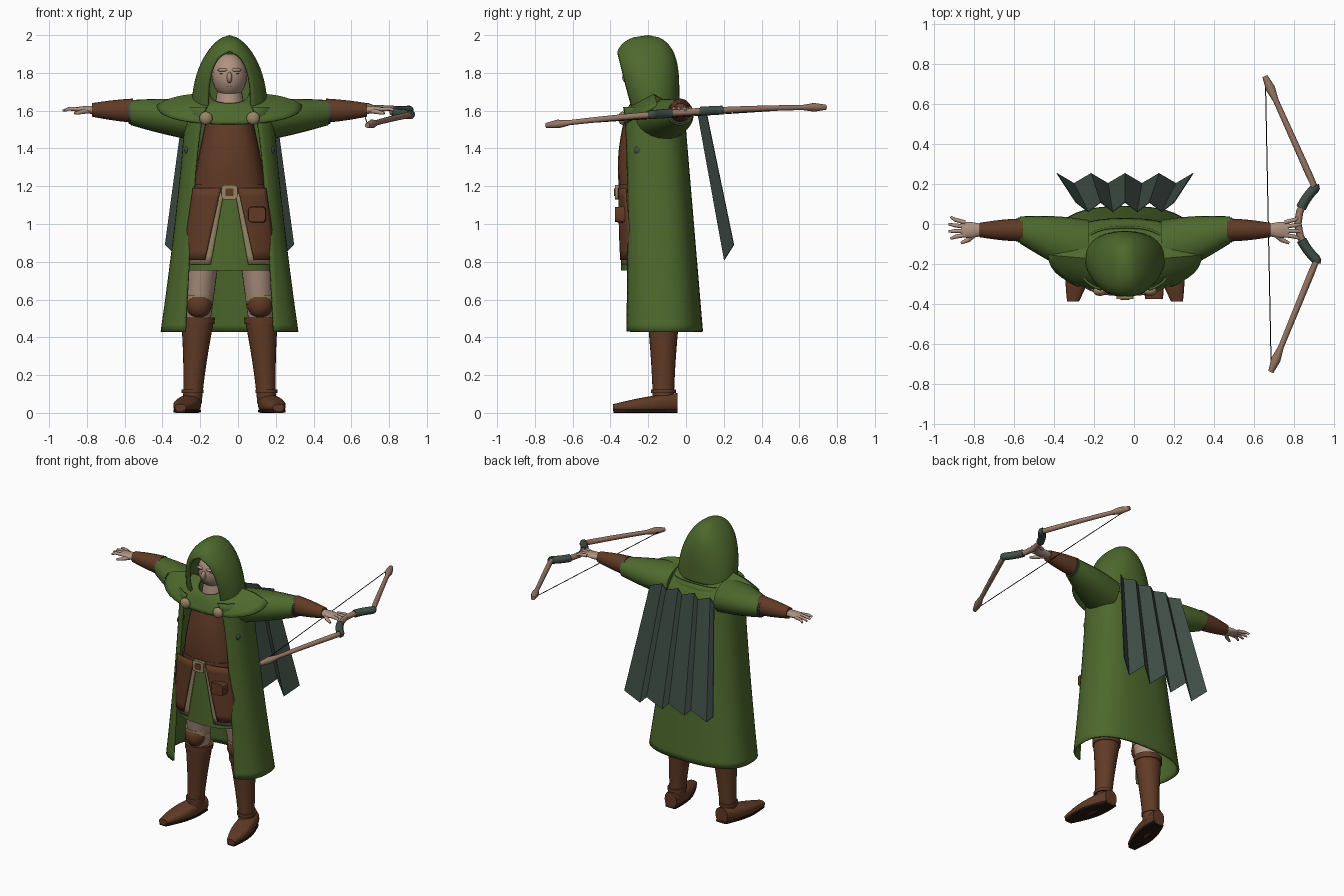
import bpy, bmesh, math
from mathutils import Vector

if "Cube" in bpy.data.objects:
    bpy.data.objects.remove(bpy.data.objects["Cube"])

BODY_X = -.045  # centre line of the figure


def material(name, *colour):
    m = bpy.data.materials.new(name)
    m.use_nodes = True
    m.diffuse_color = (*colour, 1)
    m.node_tree.nodes["Principled BSDF"].inputs["Base Color"].default_value = (*colour, 1)
    return m


GREEN = material("cloth_green", .075, .14, .026)
BROWN = material("leather_brown", .12, .043, .019)
SKIN = material("skin", .43, .29, .22)
TRIM = material("tan_trim", .31, .24, .13)
GREY = material("grey_green", .05, .075, .062)
WOOD = material("pale_wood", .32, .19, .135)
DARK = material("dark_sole", .02, .01, .006)


def finish(name, bm, mat, mirror=False, thick=0, smooth=True, offset=BODY_X):
    """Turn a bmesh into a named object with its shading and modifiers."""
    bmesh.ops.remove_doubles(bm, verts=bm.verts, dist=.0002)
    bmesh.ops.recalc_face_normals(bm, faces=bm.faces)
    mesh = bpy.data.meshes.new(name)
    bm.to_mesh(mesh)
    bm.free()
    mesh.materials.append(mat)
    ob = bpy.data.objects.new(name, mesh)
    bpy.context.collection.objects.link(ob)
    ob.location.x = offset
    bpy.ops.object.select_all(action='DESELECT')
    ob.select_set(True)
    bpy.context.view_layer.objects.active = ob
    if smooth:
        bpy.ops.object.shade_smooth_by_angle(angle=math.radians(40))
    if thick:
        solid = ob.modifiers.new("thickness", 'SOLIDIFY')
        solid.thickness, solid.offset = thick, -1
    if mirror:
        ob.modifiers.new("mirror", 'MIRROR')


def grid(name, rows, mat, closed=False, caps=False, **options):
    """Skin rows of points into a surface."""
    bm = bmesh.new()
    verts = [[bm.verts.new(point) for point in row] for row in rows]
    count = len(rows[0])
    for low, high in zip(verts, verts[1:]):
        for i in range(count if closed else count - 1):
            j = (i + 1) % count
            bm.faces.new((low[i], low[j], high[j], high[i]))
    if caps:
        bm.faces.new(verts[0])
        bm.faces.new(verts[-1])
    finish(name, bm, mat, **options)


def oval(angle, power):
    """Point on a unit superellipse."""
    return [math.copysign(abs(c) ** (2 / power), c) for c in (math.sin(angle), math.cos(angle))]


def loft(name, start, end, size_a, size_b, mat, bulge=(0, 0), power=2, ease=1, steps=8, **options):
    """Tapered oval tube along its longest direction; sizes are half widths across it."""
    start, end = Vector(start), Vector(end)
    span = [abs(c) for c in end - start]
    main = span.index(max(span))
    across = [axis for axis in range(3) if axis != main]
    rows = []
    for step in range(steps + 1):
        f = step / steps
        radii = [a + (b - a) * f ** ease + swell * math.sin(math.pi * f)
                 for a, b, swell in zip(size_a, size_b, bulge)]
        row = []
        for i in range(24):
            point = start.lerp(end, f)
            for axis, radius, c in zip(across, radii, oval(math.tau * i / 24, power)):
                point[axis] += radius * c
            row.append(point)
        rows.append(row)
    grid(name, rows, mat, closed=True, caps=True, **options)


def ball(name, centre, size, mat, **options):
    bm = bmesh.new()
    bmesh.ops.create_uvsphere(bm, u_segments=20, v_segments=12, radius=1)
    bmesh.ops.scale(bm, vec=size, verts=bm.verts)
    bmesh.ops.translate(bm, vec=centre, verts=bm.verts)
    finish(name, bm, mat, **options)


def rod(name, points, radii, mat, **options):
    """Round rod that follows a path."""
    points = [Vector(p) for p in points]
    rows = []
    for i, (point, radius) in enumerate(zip(points, radii)):
        along = points[min(i + 1, len(points) - 1)] - points[max(i - 1, 0)]
        side = along.cross(Vector((0, 0, 1))).normalized()
        up = side.cross(along).normalized()
        rows.append([point + radius * (side * math.cos(a) + up * math.sin(a))
                     for a in (math.tau * k / 10 for k in range(10))])
    grid(name, rows, mat, closed=True, caps=True, **options)


def shell(name, bottom, top, profile, power, thick):
    """Upright garment open at the front; the profile gives half width, front, back and half gap."""
    rows = []
    for step in range(33):
        f = step / 32
        half, front, back, gap = profile(f)
        first = math.asin(min(1, (gap / max(half, .001)) ** (power / 2)))
        row = []
        for i in range(41):
            u, v = oval(first + (math.tau - 2 * first) * i / 40, power)
            row.append((half * u, (front + back) / 2 - (back - front) / 2 * v,
                        bottom + (top - bottom) * f))
        rows.append(row)
    grid(name, rows, GREEN, thick=thick)


def cloak_profile(f):
    drop = 1 - f
    return .235 + .13 * drop ** 1.3, -.345, -.01 + .1 * drop, .12 + .115 * drop ** .5


def hood_profile(f):
    dome = (1 - f ** 4) ** .5
    gap = .115 * max(0, 1 - (f / .76) ** 3) ** .5
    return .2 * (1 - f * f) ** .6, -.2 - (.11 + .12 * f) * dome, -.2 + .165 * dome, gap


# Cloak, hood, mantle and clasps
shell("cloak", .43, 1.62, cloak_profile, power=2.6, thick=.012)
shell("hood", 1.62, 2, hood_profile, power=2.2, thick=.016)
mantle = []
for step in range(9):
    f = step / 8
    side_z, front_z = 1.69 - .06 * f ** 3, 1.64 - .11 * f ** 1.5
    ring = [oval(math.tau * i / 40, 2.2) for i in range(40)]
    mantle.append([((.1 + .285 * f) * u, -.18 + .025 * f + (.11 + .075 * f) * v,
                    side_z + (front_z - side_z) * abs(v)) for u, v in ring])
grid("shoulder_mantle", mantle, GREEN, closed=True, thick=.012)
ball("cloak_clasp", (.125, -.335, 1.56), (.035, .025, .035), TRIM, mirror=True)
ball("grey_patch", (.226, -.24, 1.39), (.014, .036, .026), GREY, mirror=True)

# Head
ball("head", (0, -.205, 1.785), (.093, .105, .118), SKIN)
loft("neck", (0, -.19, 1.58), (0, -.19, 1.74), (.085, .09), (.06, .07), SKIN)
ball("nose", (0, -.31, 1.775), (.014, .028, .03), SKIN)
ball("brow", (.034, -.295, 1.815), (.03, .014, .009), SKIN, mirror=True)
ball("eye", (.035, -.292, 1.797), (.016, .008, .004), BROWN, mirror=True)
ball("mouth", (0, -.288, 1.727), (.022, .008, .004), BROWN)

# Arms and hands
ARM_Y = -.03
loft("sleeve", (.18, -.13, 1.55), (.525, ARM_Y, 1.59), (.15, .11), (.068, .066), GREEN,
     bulge=(.01, .005), mirror=True)
loft("sleeve_cuff", (.5, ARM_Y, 1.59), (.535, ARM_Y, 1.595), (.062, .064), (.062, .064), GREY, mirror=True)
loft("bracer", (.51, ARM_Y, 1.6), (.727, ARM_Y, 1.604), (.058, .064), (.036, .036), BROWN,
     bulge=(.004, .003), mirror=True)
loft("palm", (.71, ARM_Y, 1.604), (.82, ARM_Y, 1.607), (.026, .022), (.036, .01), SKIN,
     bulge=(.008, .003), mirror=True)
for i in range(4):
    root_y, tip_y = .008 - .021 * i, .035 - .036 * i
    tip_x = .887 - .01 * abs(i - 1.5)
    rod(f"finger_{i + 1}", [(.8, root_y, 1.607), (.85, (root_y + tip_y) / 2, 1.61), (tip_x, tip_y, 1.6)],
        [.011, .01, .006], SKIN, mirror=True)
rod("thumb", [(.745, -.045, 1.6), (.785, -.08, 1.593), (.82, -.095, 1.585)],
    [.014, .012, .007], SKIN, mirror=True)

# Tunic, belt and skirt
BELLY_Y = -.19
loft("leather_tunic", (0, BELLY_Y, 1.14), (0, BELLY_Y, 1.545), (.2, .16), (.125, .14), BROWN,
     bulge=(.005, .02), power=2.5)
loft("belt", (0, BELLY_Y, 1.165), (0, BELLY_Y, 1.21), (.205, .168), (.202, .168), BROWN, power=2.5)
loft("buckle", (0, -.375, 1.168), (0, -.34, 1.168), (.042, .038), (.042, .038), TRIM, power=6)
loft("buckle_centre", (0, -.38, 1.168), (0, -.36, 1.168), (.022, .02), (.022, .02), BROWN, power=6)
loft("skirt", (0, -.18, .755), (0, -.18, 1.18), (.237, .165), (.195, .155), GREEN, power=2.4)
loft("pouch", (.145, -.375, 1.05), (.145, -.31, 1.05), (.045, .04), (.05, .045), BROWN, power=5)


def hip_panel(name, top, bottom, inner, spread, lift, mat):
    """Hanging panel wrapped around the front of the skirt."""
    rows = []
    for step in range(9):
        f = step / 8
        low, high = inner + spread * f, .195 + .055 * f
        xs = [low + (high - low) * i / 8 for i in range(9)]
        rows.append([(x, -.185 - lift - .165 * (1 - (x / .262) ** 2.6) ** .4,
                      top + (bottom - top) * f) for x in xs])
    grid(name, rows, mat, thick=.008, mirror=True)


hip_panel("flap_trim", 1.165, .785, inner=.03, spread=.07, lift=0, mat=TRIM)
hip_panel("leather_flap", 1.19, .81, inner=.045, spread=.085, lift=.01, mat=BROWN)

# Legs and boots
LEG_Y = -.12
loft("thigh", (.165, LEG_Y, .45), (.145, -.16, .82), (.06, .065), (.09, .1), SKIN, mirror=True)
ball("knee_pad", (.162, -.17, .575), (.069, .065, .075), BROWN, mirror=True)
loft("knee_strap", (.162, -.14, .59), (.162, -.14, .625), (.08, .085), (.08, .085), TRIM, mirror=True)
loft("boot_shaft", (.197, LEG_Y, .05), (.168, LEG_Y, .5), (.05, .056), (.088, .084), BROWN,
     ease=1.6, mirror=True)
loft("boot_cuff", (.17, LEG_Y, .47), (.168, LEG_Y, .505), (.09, .087), (.091, .088), BROWN, mirror=True)
loft("ankle_strap", (.196, LEG_Y, .105), (.196, LEG_Y, .125), (.058, .066), (.058, .066), BROWN, mirror=True)
loft("foot", (.195, -.045, .055), (.26, -.387, .028), (.045, .05), (.03, .018), BROWN,
     bulge=(.028, .008), power=2.5, mirror=True)
loft("sole", (.195, -.045, .01), (.26, -.385, .01), (.04, .01), (.028, .01), DARK,
     bulge=(.032, 0), power=5, mirror=True)

# Pleated panel hanging behind the back
top, bottom = [], []
for i in range(9):
    u, peak = i / 4 - 1, 1 - i % 2
    top.append((.245 * u, .062 + .048 * peak, 1.6 - .01 * peak))
    bottom.append((.34 * u, .205 + .05 * peak, .81 + .08 * peak))
grid("pleated_panel", [top, bottom], GREY, smooth=False, thick=.004)


# Bow held in the left hand
def bow_point(y):
    reach = abs(y)
    x = .82 + .09 * (reach / .18) ** 2 if reach < .18 else .91 - .24 * (reach - .18) / .56
    return x - .02 * y, y, 1.592 + .065 * y - .04 * y * y


def bow_part(name, low, high, radius, mat, tip=0):
    ys = [low + (high - low) * i / 24 for i in range(25)]
    radii = [radius - .008 * abs(y) + tip * math.exp(-((abs(y) - .69) / .03) ** 2) for y in ys]
    rod(name, [bow_point(y) for y in ys], radii, mat, offset=0)


bow_part("bow_stave", -.74, .74, .019, WOOD, tip=.012)
bow_part("upper_wrap", .08, .19, .026, GREY)
bow_part("lower_wrap", -.19, -.08, .026, GREY)
rod("bowstring", [bow_point(-.735), bow_point(.735)], [.0025, .0025], DARK, offset=0)
